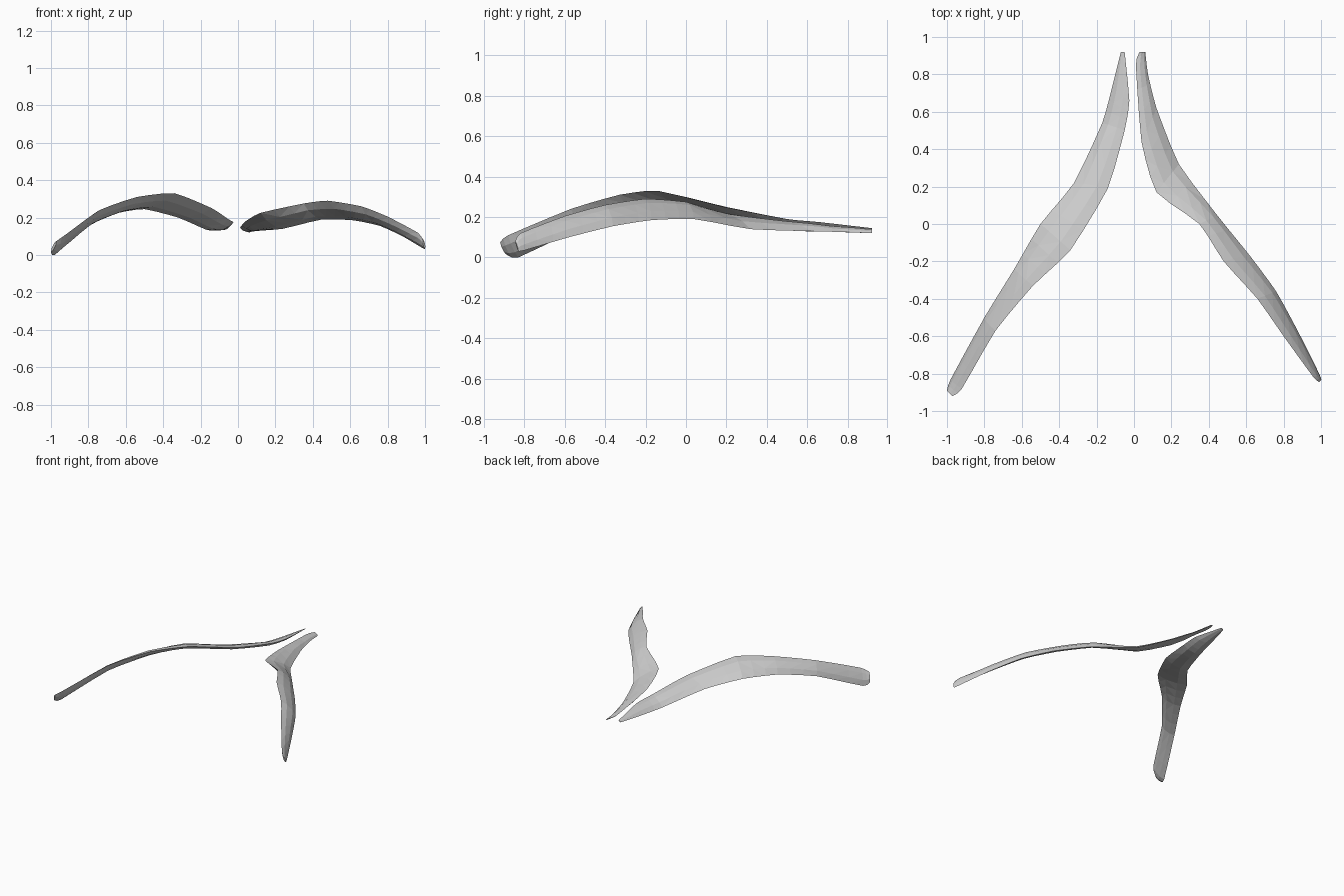
import bpy
import bmesh
from mathutils import Vector

cube = bpy.data.objects.get("Cube")
if cube:
    bpy.data.objects.remove(cube)

grey = bpy.data.materials.new("light_grey")
grey.use_nodes = True
colour = (0.6, 0.6, 0.6, 1)
grey.diffuse_color = colour
grey.node_tree.nodes["Principled BSDF"].inputs["Base Color"].default_value = colour

# Upper (inner) and lower (outer) edge of each arched blade, front to back
RIGHT_INNER = [(-.97, -.92, .075), (-.92, -.88, .11), (-.74, -.57, .24), (-.54, -.33, .31),
               (-.34, -.14, .33), (-.14, .19, .25), (-.05, .5, .19), (-.025, .66, .175), (-.05, .92, .145)]
RIGHT_OUTER = [(-1, -.89, .015), (-.98, -.83, 0), (-.8, -.5, .155), (-.64, -.24, .225),
               (-.5, 0, .245), (-.32, .22, .2), (-.17, .54, .135), (-.12, .72, .13), (-.07, .92, .135)]
LEFT_INNER = [(.99, -.845, .08), (.96, -.82, .12), (.8, -.6, .205), (.66, -.4, .26), (.48, -.2, .29),
              (.35, 0, .275), (.12, .17, .225), (.04, .44, .18), (.01, .85, .145), (.03, .92, .14)]
LEFT_OUTER = [(1, -.83, .03), (.99, -.8, .035), (.88, -.58, .1), (.76, -.36, .155), (.62, -.17, .185),
              (.45, .04, .19), (.24, .32, .14), (.12, .62, .13), (.075, .8, .125), (.06, .92, .12)]


def resample(points, steps=3):
    """Fill in an edge with a gentle curve through its points."""
    p = [Vector(q) for q in points]
    out = []
    for i in range(len(p) - 1):
        a, b = p[i], p[i + 1]
        before, after = p[max(i - 1, 0)], p[min(i + 2, len(p) - 1)]
        for s in range(steps):
            t = s / steps
            line = a.lerp(b, t)
            curve = 0.5 * (2 * a + (b - before) * t
                           + (2 * before - 5 * a + 4 * b - after) * t ** 2
                           + (3 * a - before - 3 * b + after) * t ** 3)
            out.append(line.lerp(curve, 0.5))
    return out + [p[-1]]


def blade(name, inner, outer, thickness=0.03):
    """Loft a thin six-sided lens section between two edges."""
    inner, outer = resample(inner), resample(outer)
    last = len(inner) - 1
    bm = bmesh.new()
    rings = []
    for i, (a, b) in enumerate(zip(inner, outer)):
        lo, hi = max(i - 1, 0), min(i + 1, last)
        along = inner[hi] + outer[hi] - inner[lo] - outer[lo]
        normal = along.cross(b - a).normalized()
        if normal.z < 0:
            normal.negate()
        depth = min(thickness, 0.2 * (b - a).length)
        up, down = normal * depth * 0.5, normal * depth * -0.5
        section = [a, a.lerp(b, 0.3) + up, a.lerp(b, 0.7) + up,
                   b, a.lerp(b, 0.7) + down, a.lerp(b, 0.3) + down]
        rings.append([bm.verts.new(v) for v in section])
    for r, s in zip(rings, rings[1:]):
        for k in range(len(r)):
            n = (k + 1) % len(r)
            bm.faces.new((r[k], r[n], s[n], s[k]))
    bm.faces.new(rings[0])
    bm.faces.new(rings[-1])
    bmesh.ops.triangulate(bm, faces=bm.faces[:])
    bmesh.ops.recalc_face_normals(bm, faces=bm.faces[:])
    mesh = bpy.data.meshes.new(name)
    bm.to_mesh(mesh)
    bm.free()
    mesh.materials.append(grey)
    obj = bpy.data.objects.new(name, mesh)
    bpy.context.collection.objects.link(obj)
    return obj


# The two separate blades
blade("right_blade", RIGHT_INNER, RIGHT_OUTER)
blade("left_blade", LEFT_INNER, LEFT_OUTER)
